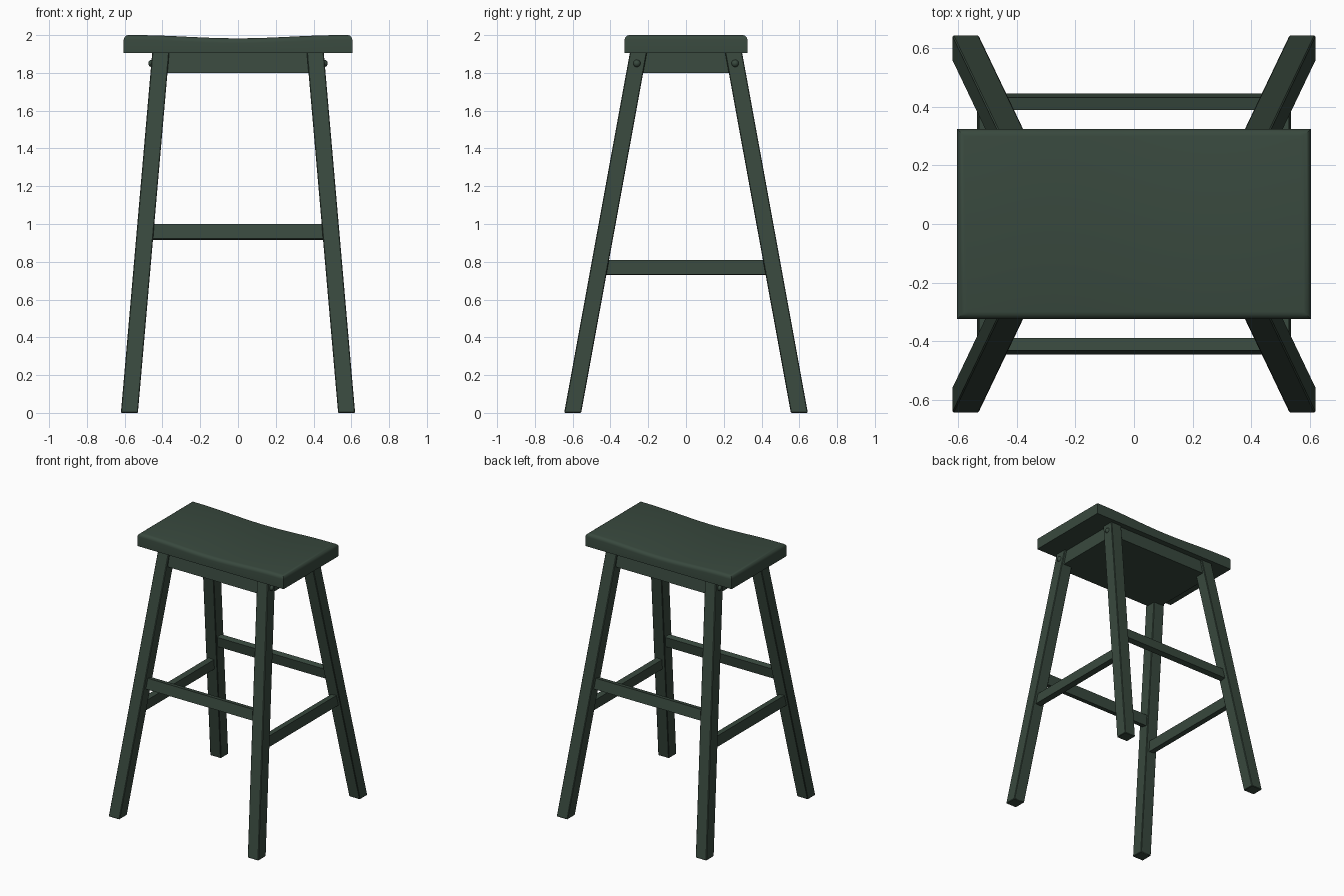
import bpy, bmesh, math
from mathutils import Matrix, Vector

if "Cube" in bpy.data.objects:
    bpy.data.objects.remove(bpy.data.objects["Cube"])

green = bpy.data.materials.new("dark green paint")
green.diffuse_color = (0.040, 0.066, 0.048, 1)
green.use_nodes = True
green.node_tree.nodes["Principled BSDF"].inputs["Base Color"].default_value = green.diffuse_color


def finish(name, bm):
    bmesh.ops.recalc_face_normals(bm, faces=bm.faces)
    me = bpy.data.meshes.new(name)
    bm.to_mesh(me)
    bm.free()
    me.materials.append(green)
    ob = bpy.data.objects.new(name, me)
    bpy.context.collection.objects.link(ob)
    bpy.context.view_layer.objects.active = ob
    ob.select_set(True)
    bpy.ops.object.shade_smooth_by_angle(angle=math.radians(35))
    ob.select_set(False)
    return ob


def hexa(name, low, high, bevel=0.0):
    """Block between two horizontal rectangles (x0, x1, y0, y1, z)."""
    bm = bmesh.new()
    rings = [[bm.verts.new((r[i], r[j], r[4])) for i, j in ((0, 2), (1, 2), (1, 3), (0, 3))]
             for r in (low, high)]
    bm.faces.new(rings[0])
    bm.faces.new(rings[1])
    for i in range(4):
        k = (i + 1) % 4
        bm.faces.new((rings[0][i], rings[0][k], rings[1][k], rings[1][i]))
    if bevel:
        bmesh.ops.bevel(bm, geom=bm.edges[:], offset=bevel, segments=1, affect='EDGES')
    return finish(name, bm)


def rung(name, size, centre, axis, angle):
    bm = bmesh.new()
    bmesh.ops.create_cube(bm, size=1, matrix=Matrix.Translation(centre)
                          @ Matrix.Rotation(angle, 4, axis) @ Matrix.Diagonal((*size, 1)))
    return finish(name, bm)


# Saddle seat: dipped profile extruded front to back, rounded top rim
bm = bmesh.new()
N, HX, HY = 32, 0.605, 0.325
prof = [(-HX, 1.905), (HX, 1.905)]
for i in range(N + 1):
    x = HX - 2 * HX * i / N
    t = min(abs(x) / 0.55, 1)
    prof.append((x, 2.0 - 0.017 * (0.5 + 0.5 * math.cos(math.pi * t))))
face = bm.faces.new([bm.verts.new((x, -HY, z)) for x, z in prof])
ext = bmesh.ops.extrude_face_region(bm, geom=[face])
bmesh.ops.translate(bm, vec=(0, 2 * HY, 0),
                    verts=[v for v in ext["geom"] if isinstance(v, bmesh.types.BMVert)])
bmesh.ops.recalc_face_normals(bm, faces=bm.faces)
rim = [e for e in bm.edges if all(v.co.z > 1.95 for v in e.verts)
       and e.calc_face_angle(0) > 1]
bmesh.ops.bevel(bm, geom=rim, offset=0.025, segments=4, profile=0.5, affect='EDGES')
finish("seat", bm)

# Apron block under the seat
hexa("apron", (-0.445, 0.445, -0.298, 0.298, 1.80), (-0.435, 0.435, -0.282, 0.282, 1.91))

# Splayed legs with dowel caps on the outer side faces
for sx, side in ((-1, "left"), (1, "right")):
    for sy, end in ((-1, "front"), (1, "back")):
        def rect(x, y, z, h=0.045):
            return (sx * x - h, sx * x + h, sy * y - h, sy * y + h, z)
        hexa(f"{end}_{side}_leg", rect(0.575, 0.600, 0), rect(0.409, 0.252, 1.908), 0.004)
        bm = bmesh.new()
        bmesh.ops.create_uvsphere(bm, u_segments=16, v_segments=10, radius=0.02,
                                  matrix=Matrix.Translation((sx * 0.455, sy * 0.26, 1.85)))
        finish(f"{end}_{side}_dowel_cap", bm)

# Rungs, tilted to follow the legs
for s, end, side in ((-1, "front", "left"), (1, "back", "right")):
    rung(f"{end}_rung", (0.98, 0.043, 0.078), Vector((0, s * 0.418, 0.957)), 'X', s * math.radians(10.4))
    rung(f"{side}_rung", (0.045, 0.92, 0.077), Vector((s * 0.510, 0, 0.770)), 'Y', -s * math.radians(5))
